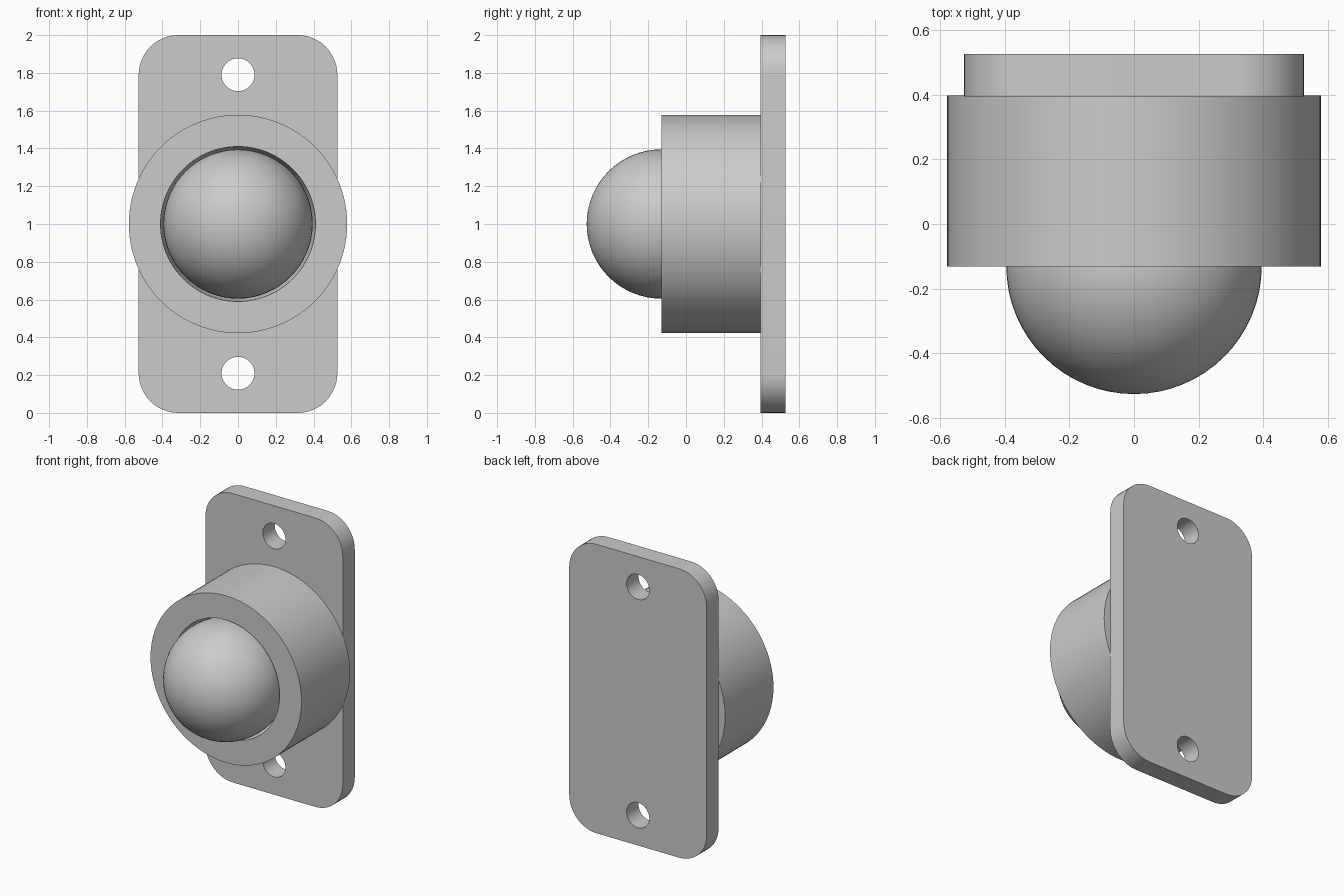
import bpy, bmesh
from math import pi, sin, cos, radians
from mathutils import Matrix

cube = bpy.data.objects.get("Cube")
if cube:
    bpy.data.objects.remove(cube, do_unlink=True)

metal = bpy.data.materials.new("grey_metal")
metal.use_nodes = True
colour = (0.6, 0.6, 0.6, 1)
metal.diffuse_color = colour
metal.node_tree.nodes["Principled BSDF"].inputs["Base Color"].default_value = colour

MID_Z = 1.0
BALL_Y = -0.131      # ball centre, level with the housing rim
PLATE_FRONT, PLATE_BACK = 0.395, 0.526


def finish(name, bm):
    """Turn a bmesh into a named, smooth-shaded object with sharp edges kept."""
    bmesh.ops.remove_doubles(bm, verts=bm.verts, dist=0.0001)
    bmesh.ops.recalc_face_normals(bm, faces=bm.faces)
    mesh = bpy.data.meshes.new(name)
    bm.to_mesh(mesh)
    bm.free()
    mesh.materials.append(metal)
    obj = bpy.data.objects.new(name, mesh)
    bpy.context.collection.objects.link(obj)
    bpy.ops.object.select_all(action="DESELECT")
    obj.select_set(True)
    bpy.context.view_layer.objects.active = obj
    bpy.ops.object.shade_smooth_by_angle(angle=radians(30))
    return obj


def arc(cx, cz, r, start, end, steps):
    angles = [start + (end - start) * i / steps for i in range(steps + 1)]
    return [(cx + r * cos(a), cz + r * sin(a)) for a in angles]


# Mounting plate: rounded outline with two screw holes, extruded to thickness
half_w, corner = 0.526, 0.21
outline = []
for i, (sx, sz) in enumerate([(1, 1), (-1, 1), (-1, -1), (1, -1)]):
    outline += arc(sx * (half_w - corner), sz * (1 - corner), corner,
                   i * pi / 2, (i + 1) * pi / 2, 12)
holes = [arc(0, s * 0.79, 0.087, 0, 2 * pi, 40)[:-1] for s in (1, -1)]

curve = bpy.data.curves.new("plate_outline", "CURVE")
curve.dimensions = "2D"
curve.fill_mode = "BOTH"
curve.extrude = (PLATE_BACK - PLATE_FRONT) / 2
for loop in [outline] + holes:
    spline = curve.splines.new("POLY")
    spline.points.add(len(loop) - 1)
    for point, (x, z) in zip(spline.points, loop):
        point.co = (x, z, 0, 1)
    spline.use_cyclic_u = True
helper = bpy.data.objects.new("plate_outline", curve)
bpy.context.collection.objects.link(helper)
bm = bmesh.new()
bm.from_mesh(helper.evaluated_get(bpy.context.evaluated_depsgraph_get()).to_mesh())
bpy.data.objects.remove(helper, do_unlink=True)
bm.transform(Matrix.Translation((0, (PLATE_FRONT + PLATE_BACK) / 2, MID_Z))
             @ Matrix.Rotation(pi / 2, 4, "X"))
finish("mounting_plate", bm)

# Housing: lathed drum with a hemispherical socket in its front
socket = [(r, BALL_Y + d) for r, d in arc(0, 0, 0.41, pi / 2, 0, 20)]
profile = socket + [(0.578, BALL_Y), (0.578, 0.398), (0, 0.398)]
bm = bmesh.new()
verts = [bm.verts.new((r, y, MID_Z)) for r, y in profile]
edges = [bm.edges.new(pair) for pair in zip(verts, verts[1:])]
bmesh.ops.spin(bm, geom=verts + edges, cent=(0, 0, MID_Z), axis=(0, 1, 0),
               angle=2 * pi, steps=96)
finish("housing", bm)

# Ball resting in the socket with a thin gap around it
bm = bmesh.new()
bmesh.ops.create_uvsphere(bm, u_segments=64, v_segments=32, radius=0.395)
bm.transform(Matrix.Translation((0, BALL_Y, MID_Z)) @ Matrix.Rotation(pi / 2, 4, "X"))
finish("ball", bm)
